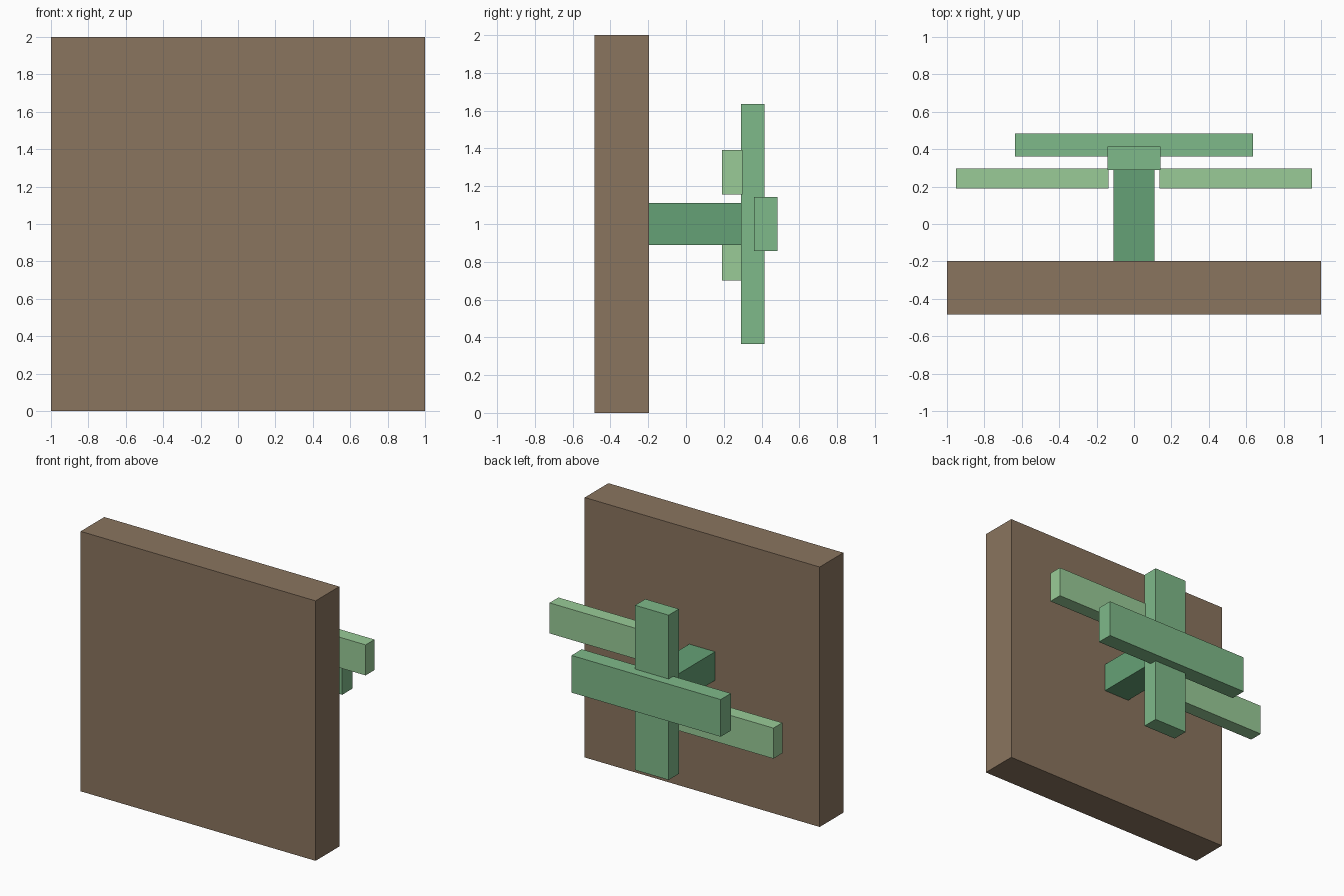
import bpy

if "Cube" in bpy.data.objects:
    bpy.data.objects.remove(bpy.data.objects["Cube"])


def material(name, rgb):
    mat = bpy.data.materials.new(name)
    linear = [(c / 255) ** 2.2 for c in rgb]
    mat.diffuse_color = (*linear, 1.0)
    mat.use_nodes = True
    mat.node_tree.nodes["Principled BSDF"].inputs["Base Color"].default_value = mat.diffuse_color
    return mat


def box(name, x, y, z, mat):
    """Axis-aligned box from (min, max) ranges."""
    spans = (x, y, z)
    bpy.ops.mesh.primitive_cube_add(size=1, location=[(a + b) / 2 for a, b in spans])
    obj = bpy.context.object
    obj.name = name
    obj.scale = [b - a for a, b in spans]
    bpy.ops.object.transform_apply(location=False, rotation=False, scale=True)
    obj.data.materials.append(mat)
    return obj


brown = material("wood_brown", (137, 116, 95))
dark_green = material("stem_green", (101, 160, 117))
mid_green = material("bar_green", (126, 184, 136))
light_green = material("leaf_green", (152, 202, 150))

# Backing board
box("backing_board", (-1, 1), (-0.485, -0.197), (0, 2), brown)

# Stem standing out from the board
box("stem", (-0.11, 0.11), (-0.197, 0.295), (0.89, 1.11), dark_green)

# Crossed bars
box("upright_bar", (-0.143, 0.143), (0.29, 0.415), (0.366, 1.634), mid_green)
box("cross_bar", (-0.635, 0.635), (0.36, 0.485), (0.857, 1.143), mid_green)

# Staggered side leaves: high on the right, low on the left
box("right_leaf", (0.137, 0.953), (0.19, 0.298), (1.156, 1.391), light_green)
box("left_leaf", (-0.953, -0.137), (0.19, 0.298), (0.702, 0.937), light_green)
